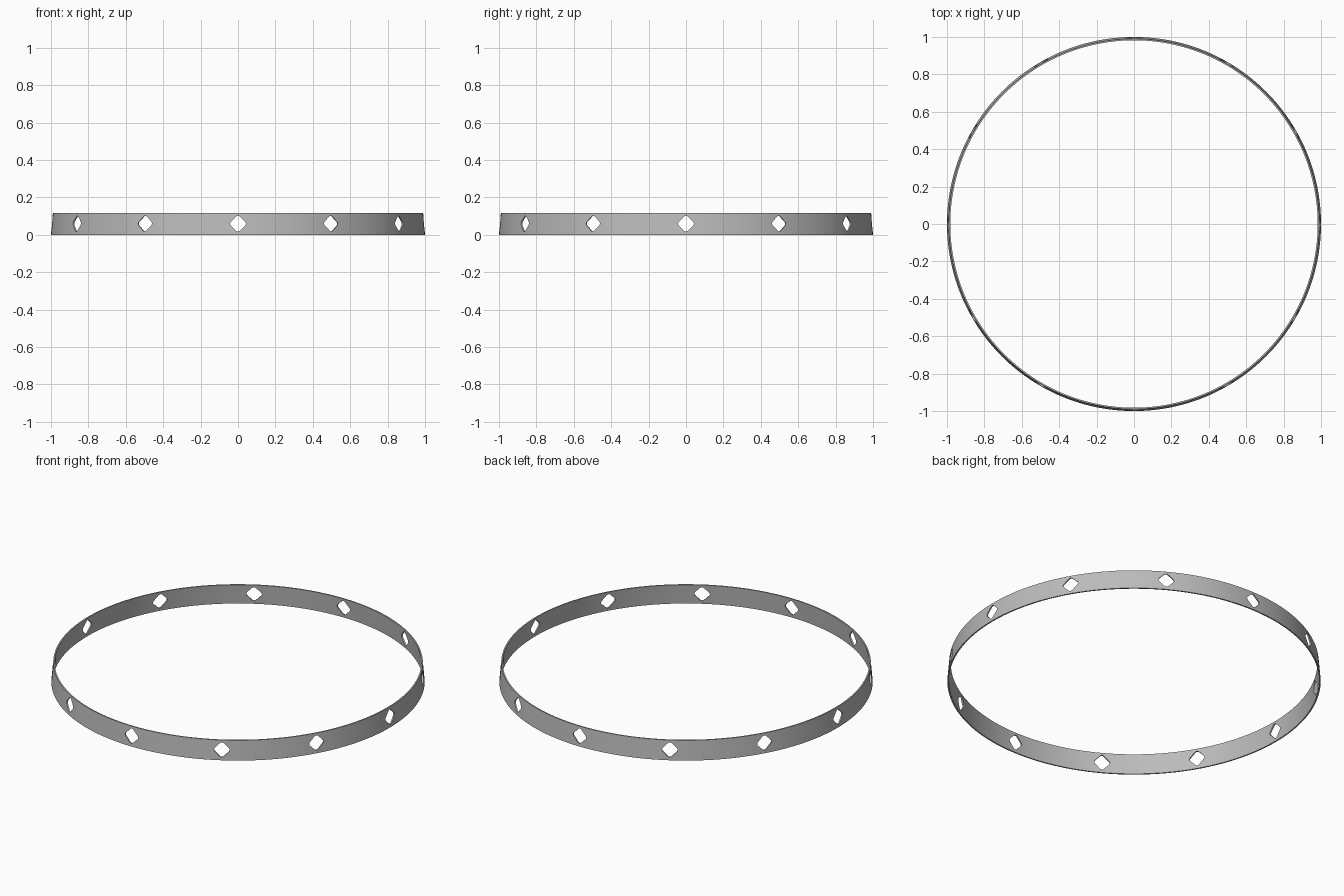
import bpy
import bmesh
from math import cos, sin, pi, radians
from mathutils import Matrix

default = bpy.data.objects.get("Cube")
if default:
    bpy.data.objects.remove(default, do_unlink=True)

HEIGHT = 0.115
BOTTOM_R, TOP_R, WALL = 1.0, 0.99, 0.008
SEGMENTS = 192
HOLES = 12
HOLE_SIDE, HOLE_ROUND = 0.068, 0.014

metal = bpy.data.materials.new("grey metal")
metal.use_nodes = True
grey = (0.5, 0.5, 0.5, 1)
metal.diffuse_color = grey
metal.node_tree.nodes["Principled BSDF"].inputs["Base Color"].default_value = grey


def make_object(name, bm):
    bmesh.ops.recalc_face_normals(bm, faces=bm.faces)
    mesh = bpy.data.meshes.new(name)
    bm.to_mesh(mesh)
    bm.free()
    mesh.materials.append(metal)
    obj = bpy.data.objects.new(name, mesh)
    bpy.context.collection.objects.link(obj)
    return obj


# Tapered thin-walled band, swept from its cross-section
profile = [(BOTTOM_R, 0), (TOP_R, HEIGHT), (TOP_R - WALL, HEIGHT), (BOTTOM_R - WALL, 0)]
bm = bmesh.new()
rings = []
for i in range(SEGMENTS):
    a = 2 * pi * i / SEGMENTS
    rings.append([bm.verts.new((r * cos(a), r * sin(a), z)) for r, z in profile])
for i, ring in enumerate(rings):
    nxt = rings[(i + 1) % SEGMENTS]
    for j in range(len(profile)):
        k = (j + 1) % len(profile)
        bm.faces.new((ring[j], nxt[j], nxt[k], ring[k]))
band = make_object("ring_band", bm)

# Rounded diamond prisms pointing outward through the wall
bm = bmesh.new()
for i in range(HOLES):
    part = bmesh.new()
    bmesh.ops.create_cube(part, size=1, matrix=Matrix.Diagonal((0.1, HOLE_SIDE, HOLE_SIDE, 1)))
    long_edges = [e for e in part.edges if abs(e.verts[0].co.x - e.verts[1].co.x) > 0.05]
    bmesh.ops.bevel(part, geom=long_edges, offset=HOLE_ROUND, segments=4,
                    profile=0.5, affect='EDGES')
    place = (Matrix.Rotation(2 * pi * i / HOLES, 4, 'Z')
             @ Matrix.Translation((BOTTOM_R - 0.01, 0, HEIGHT / 2 + 0.002))
             @ Matrix.Rotation(pi / 4, 4, 'X'))
    bmesh.ops.transform(part, matrix=place, verts=part.verts)
    temp = bpy.data.meshes.new("temp")
    part.to_mesh(temp)
    part.free()
    bm.from_mesh(temp)
    bpy.data.meshes.remove(temp)
cutter = make_object("hole_cutter", bm)
cutter.hide_render = True

# Cut the holes and shade the curved walls smooth
cut = band.modifiers.new("holes", 'BOOLEAN')
cut.operation = 'DIFFERENCE'
cut.solver = 'EXACT'
cut.object = cutter
bpy.ops.object.select_all(action='DESELECT')
band.select_set(True)
bpy.context.view_layer.objects.active = band
bpy.ops.object.modifier_apply(modifier=cut.name)
bpy.data.objects.remove(cutter, do_unlink=True)
bpy.ops.object.shade_smooth_by_angle(angle=radians(30))
